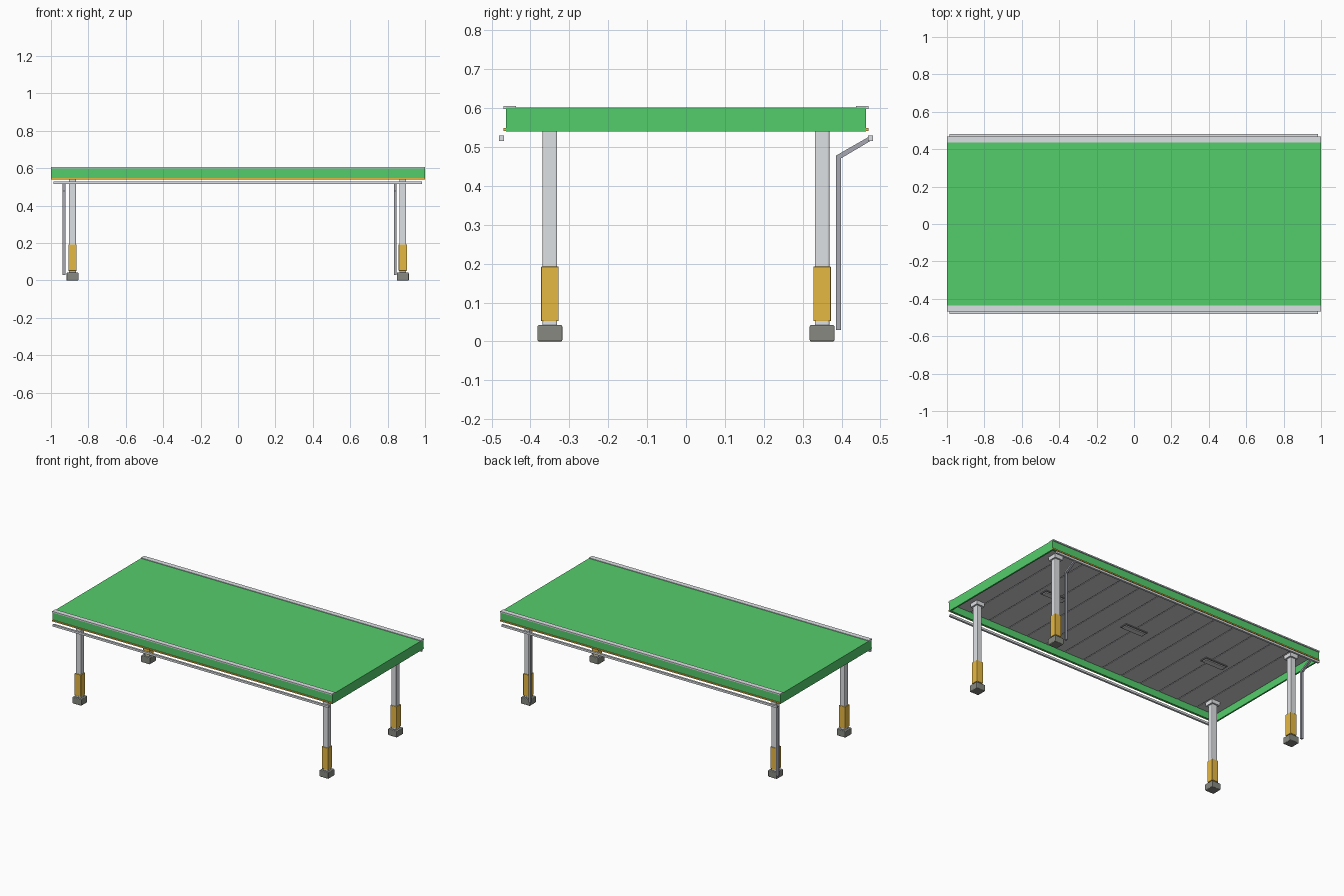
import bpy
import bmesh
from mathutils import Vector

if "Cube" in bpy.data.objects:
    bpy.data.objects.remove(bpy.data.objects["Cube"])


def material(name, r, g, b):
    """Flat material from 0-255 screen values, stored as linear."""
    lin = [((c / 255 + 0.055) / 1.055) ** 2.4 for c in (r, g, b)] + [1]
    m = bpy.data.materials.new(name)
    m.use_nodes = True
    m.diffuse_color = lin
    m.node_tree.nodes["Principled BSDF"].inputs["Base Color"].default_value = lin
    return m


GREEN = material("canopy green", 84, 205, 107)
STEEL = material("light steel", 222, 225, 228)
YELLOW = material("guard yellow", 230, 185, 68)
FOOT = material("foot grey", 134, 137, 128)
PIPE = material("pipe grey", 168, 170, 178)
CEILING = material("ceiling grey", 210, 211, 215)
SEAM = material("seam grey", 130, 130, 134)


def finish(name, bm, mat):
    bmesh.ops.recalc_face_normals(bm, faces=bm.faces)
    mesh = bpy.data.meshes.new(name)
    bm.to_mesh(mesh)
    bm.free()
    mesh.materials.append(mat)
    obj = bpy.data.objects.new(name, mesh)
    bpy.context.collection.objects.link(obj)
    return obj


def box(name, mat, x, y, z, bevel=0, segments=3):
    """Box from (low, high) ranges on each axis."""
    bm = bmesh.new()
    bmesh.ops.create_cube(bm, size=1)
    for v in bm.verts:
        v.co = Vector([(a + b) / 2 + c * (b - a)
                       for c, (a, b) in zip(v.co, (x, y, z))])
    obj = finish(name, bm, mat)
    if bevel:
        mod = obj.modifiers.new("bevel", "BEVEL")
        mod.width = bevel
        mod.segments = segments
    return obj


def around(c, width):
    return (c - width / 2, c + width / 2)


def prism(name, mat, points, offset):
    """Closed outline pushed along an offset vector."""
    bm = bmesh.new()
    face = bm.faces.new([bm.verts.new(p) for p in points])
    new = bmesh.ops.extrude_face_region(bm, geom=[face])["geom"]
    bmesh.ops.translate(bm, vec=offset,
                        verts=[g for g in new if isinstance(g, bmesh.types.BMVert)])
    return finish(name, bm, mat)


# Roof deck and hanging fascia
box("roof_deck", GREEN, (-1, 1), (-0.463, 0.463), (0.59, 0.602))
for s, side in ((-1, "right"), (1, "left")):
    box(side + "_end_fascia", GREEN, around(s * 0.995, 0.01),
        (-0.463, 0.463), (0.54, 0.59))
for s, side in ((-1, "front"), (1, "back")):
    box(side + "_fascia", GREEN, (-0.99, 0.99), around(s * 0.458, 0.01), (0.54, 0.59))
    box(side + "_roof_edging", STEEL, (-1, 1), around(s * 0.453, 0.032), (0.598, 0.606))
    box(side + "_trim", YELLOW, (-1, 1), around(s * 0.466, 0.006), (0.541, 0.549))
    box(side + "_gutter", STEEL, (-0.987, 0.983), around(s * 0.475, 0.013), (0.516, 0.529))

# Ceiling of narrow panels with dark seams, and three lamps
box("ceiling_backing", SEAM, (-0.99, 0.99), (-0.453, 0.453), (0.587, 0.59))
COUNT = 14
pitch = 1.98 / COUNT
for i in range(COUNT):
    box("ceiling_panel", CEILING, around(-0.99 + pitch * (i + 0.5), pitch - 0.008),
        (-0.453, 0.453), (0.584, 0.587))
for x in (-0.6, 0, 0.6):
    box("lamp_rim", SEAM, around(x, 0.16), around(0, 0.05), (0.578, 0.584))
    box("lamp", CEILING, around(x, 0.145), around(0, 0.036), (0.572, 0.578))

# Columns: square posts with guards, feet and cap blocks
for x in (-0.885, 0.881):
    for y in (-0.35, 0.35):
        box("column", STEEL, around(x, 0.037), around(y, 0.037),
            (0.03, 0.57), 0.004)
        box("column_guard", YELLOW, around(x, 0.045), around(y, 0.045),
            (0.052, 0.193), 0.002)
        box("column_foot", FOOT, around(x, 0.064), around(y, 0.064),
            (0, 0.042), 0.004)
        box("column_cap", STEEL, around(x, 0.058), around(y, 0.058), (0.56, 0.584))

# Rain pipes from the back gutter down to the ground
pipe = [(0.386, 0.03), (0.399, 0.03), (0.399, 0.471), (0.475, 0.516),
        (0.475, 0.529), (0.386, 0.478)]
for x in (-0.93, 0.84):
    prism("rain_pipe", PIPE, [(x - 0.007, y, z) for y, z in pipe], (0.014, 0, 0))
